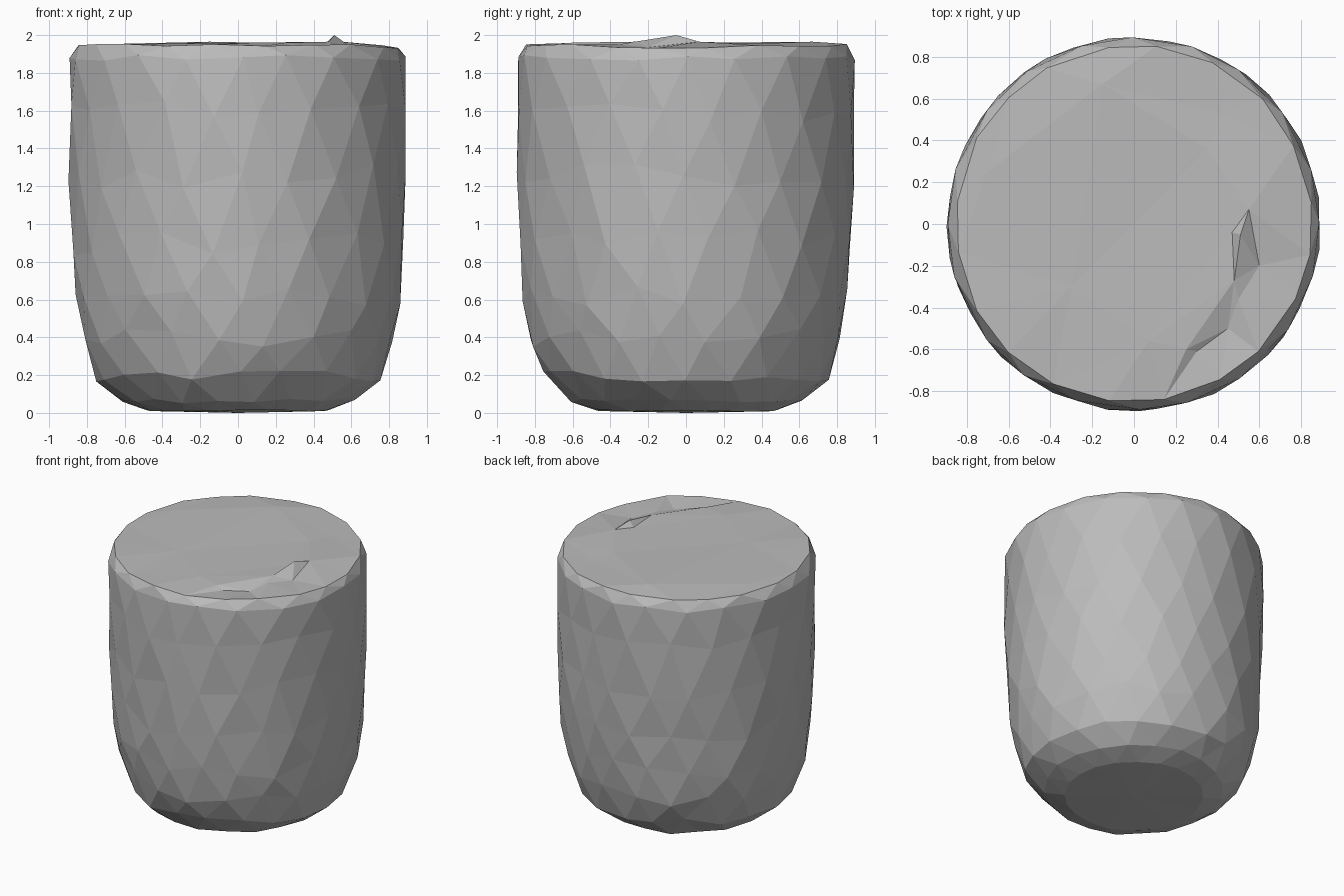
import bpy
import bmesh
import math
import random
from mathutils import Vector
from mathutils.geometry import delaunay_2d_cdt

random.seed(7)
cube = bpy.data.objects.get("Cube")
if cube:
    bpy.data.objects.remove(cube, do_unlink=True)

# Plain grey material
grey = bpy.data.materials.new("stone grey")
grey.use_nodes = True
colour = (0.5, 0.5, 0.5, 1)
grey.diffuse_color = colour
grey.node_tree.nodes["Principled BSDF"].inputs["Base Color"].default_value = colour

SIDES = 20
# Radius, height, height jitter of each ring, from base to rim
PROFILE = [(0.48, 0.012, 0.004), (0.62, 0.06, 0.015), (0.755, 0.2, 0.035),
           (0.825, 0.4, 0.05), (0.86, 0.62, 0.06), (0.88, 0.9, 0.07),
           (0.892, 1.25, 0.07), (0.896, 1.6, 0.06), (0.892, 1.88, 0.015),
           (0.855, 1.948, 0.006)]

bm = bmesh.new()


def ring(index, radius, height, wobble):
    """Slightly uneven ring, staggered by half a side on every other row."""
    verts = []
    for i in range(SIDES):
        a = math.tau * (i + 0.5 * (index % 2) + random.uniform(-0.12, 0.12)) / SIDES
        r = radius + random.uniform(-0.006, 0.006)
        z = height + random.uniform(-wobble, wobble)
        verts.append(bm.verts.new((r * math.cos(a), r * math.sin(a), z)))
    return verts


# Faceted body wall
rings = [ring(i, *row) for i, row in enumerate(PROFILE)]
for index, (low, high) in enumerate(zip(rings, rings[1:])):
    for i in range(SIDES):
        j = (i + 1) % SIDES
        if index % 2 == 0:
            bm.faces.new((low[i], low[j], high[i]))
            bm.faces.new((low[j], high[j], high[i]))
        else:
            bm.faces.new((low[i], low[j], high[j]))
            bm.faces.new((low[i], high[j], high[i]))

# Shallow base
centre = bm.verts.new((0, 0, 0))
for i in range(SIDES):
    bm.faces.new((rings[0][(i + 1) % SIDES], rings[0][i], centre))

# Top skin with a crumpled corner: raised peak, fold and small hollow
rim = rings[-1]
for v in rim:
    if v.co.x > 0.7 and v.co.y < 0.2:
        v.co.z -= 0.015
crumple = [(0.51, -0.05, 2.0), (0.47, -0.04, 1.96), (0.55, 0.07, 1.965),
           (0.48, -0.27, 1.965), (0.6, -0.2, 1.935), (0.5, -0.36, 1.95),
           (0.45, -0.5, 1.925), (0.3, -0.61, 1.935), (0.07, -0.56, 1.96),
           (0.25, -0.6, 1.96), (0.7, -0.5, 1.95),
           (-0.15, 0.67, 1.965), (0.35, 0.36, 1.955), (0.42, 0.53, 1.945),
           (-0.8 + 0.1, 0.25, 1.952), (-0.3, -0.3, 1.955)]
inner = [bm.verts.new(p) for p in crumple]
skin = rim + inner
loop = [(i, (i + 1) % SIDES) for i in range(SIDES)]
_, _, faces, origin, _, _ = delaunay_2d_cdt(
    [Vector((v.co.x, v.co.y)) for v in skin], loop, [], 1, 1e-5)
for face in faces:
    bm.faces.new([skin[origin[k][0]] for k in face])

bmesh.ops.recalc_face_normals(bm, faces=bm.faces)
mesh = bpy.data.meshes.new("rounded_block")
bm.to_mesh(mesh)
bm.free()
mesh.materials.append(grey)
body = bpy.data.objects.new("rounded_block", mesh)
bpy.context.collection.objects.link(body)
